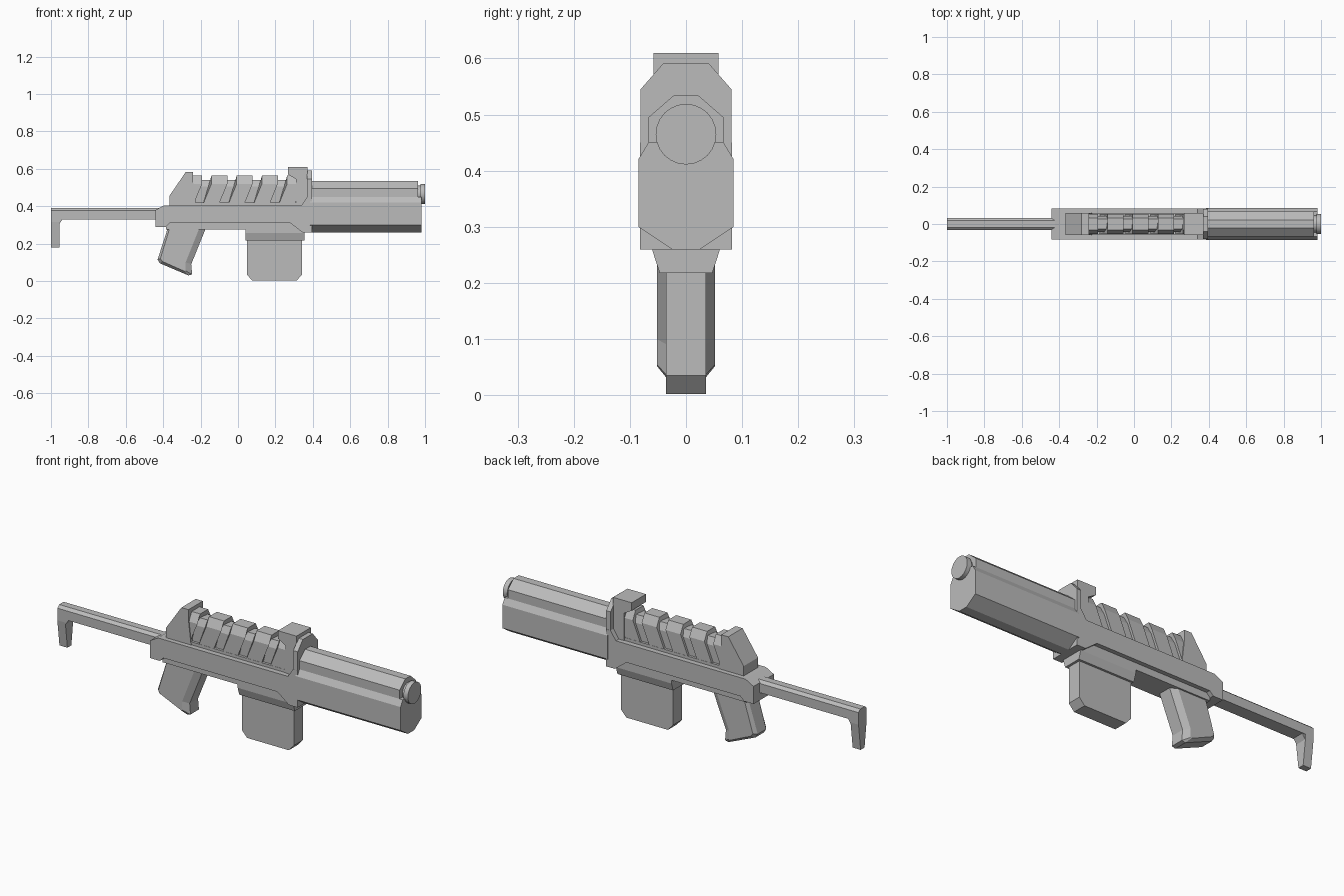
import bpy
import bmesh

cube = bpy.data.objects.get("Cube")
if cube:
    bpy.data.objects.remove(cube, do_unlink=True)

grey = bpy.data.materials.new("plain grey")
grey.use_nodes = True
grey.diffuse_color = (0.5, 0.5, 0.5, 1)
grey.node_tree.nodes["Principled BSDF"].inputs["Base Color"].default_value = (0.5, 0.5, 0.5, 1)


def loft(name, rings):
    """Join matching rings of points and cap both ends."""
    bm = bmesh.new()
    loops = [[bm.verts.new(p) for p in ring] for ring in rings]
    for a, b in zip(loops, loops[1:]):
        for i in range(len(a)):
            j = (i + 1) % len(a)
            bm.faces.new((a[i], a[j], b[j], b[i]))
    bm.faces.new(loops[0])
    bm.faces.new(loops[-1])
    bmesh.ops.recalc_face_normals(bm, faces=bm.faces[:])
    mesh = bpy.data.meshes.new(name)
    bm.to_mesh(mesh)
    bm.free()
    mesh.materials.append(grey)
    obj = bpy.data.objects.new(name, mesh)
    bpy.context.collection.objects.link(obj)
    return obj


def side_part(name, profile, half_width, inset=None, inset_width=0):
    """Side outline (x, z) spread over y, with an optional chamfered flank."""
    layers = [(-half_width, profile), (half_width, profile)]
    if inset:
        layers = [(-inset_width, inset)] + layers + [(inset_width, inset)]
    return loft(name, [[(x, y, z) for x, z in prof] for y, prof in layers])


def long_part(name, x0, x1, half_section):
    """Right half of a cross-section (y, z), mirrored and run along x."""
    section = half_section + [(-y, z) for y, z in reversed(half_section)]
    return loft(name, [[(x, y, z) for y, z in section] for x in (x0, x1)])


def barrel_part(name, x0, x1, radius):
    bpy.ops.mesh.primitive_cylinder_add(
        vertices=24, radius=radius, depth=x1 - x0,
        location=((x0 + x1) / 2, 0, 0.465), rotation=(0, 1.570796, 0))
    obj = bpy.context.object
    obj.name = name
    obj.data.materials.append(grey)
    bpy.ops.object.shade_smooth_by_angle()


# Receiver, its recessed underside and the front collar
side_part("receiver", [
    (-0.44, 0.29), (-0.385, 0.29), (-0.365, 0.31), (0.28, 0.31), (0.345, 0.26),
    (0.395, 0.26), (0.395, 0.45), (0.37, 0.45), (0.34, 0.405), (-0.395, 0.405),
    (-0.44, 0.38)], 0.082)
side_part("receiver_underside", [
    (-0.385, 0.32), (-0.385, 0.275), (0.355, 0.275), (0.355, 0.32)], 0.06)
long_part("front_collar", 0.37, 0.395, [(0.081, 0.42), (0.081, 0.545), (0.04, 0.592)])

# Handguard and muzzle
long_part("handguard_lower", 0.385, 0.98,
          [(0.025, 0.26), (0.085, 0.3), (0.085, 0.42), (0.067, 0.45)])
long_part("handguard_upper", 0.385, 0.962, [(0.067, 0.445), (0.067, 0.495), (0.021, 0.535)])
barrel_part("muzzle_neck", 0.93, 0.98, 0.045)
barrel_part("muzzle_disc", 0.975, 1.0, 0.054)

# Sight blocks
side_part("rear_sight", [
    (-0.367, 0.4), (-0.367, 0.455), (-0.28, 0.582), (-0.24, 0.582), (-0.24, 0.53),
    (-0.225, 0.4)], 0.058)
side_part("front_sight", [
    (0.31, 0.4), (0.31, 0.545), (0.267, 0.57), (0.267, 0.61), (0.372, 0.61), (0.372, 0.4)], 0.058)

# Top rail with slanted ribs
long_part("rail_core", -0.25, 0.33, [(0.042, 0.4), (0.042, 0.505), (0.026, 0.54)])
long_part("rail_foot", -0.25, 0.33, [(0.055, 0.4), (0.055, 0.42)])
for i in range(5):
    start = -0.277 + i * 0.135
    rib = long_part(f"rail_rib_{i + 1}", start, start + 0.085,
                    [(0.054, 0.41), (0.054, 0.52), (0.032, 0.563)])
    for v in rib.data.vertices:
        if v.co.z < 0.5:
            v.co.x -= 0.045

# Grip with chamfered flanks
side_part("grip", [
    (-0.37, 0.3), (-0.43, 0.115), (-0.418, 0.095), (-0.265, 0.03), (-0.245, 0.035),
    (-0.25, 0.09), (-0.165, 0.3)], 0.034, [
    (-0.36, 0.3), (-0.415, 0.12), (-0.405, 0.105), (-0.285, 0.052), (-0.28, 0.055),
    (-0.28, 0.1), (-0.2, 0.3)], 0.052)

# Magazine and its flared well
side_part("magazine", [
    (0.047, 0.24), (0.047, 0.035), (0.077, 0.002), (0.313, 0.002), (0.343, 0.035),
    (0.343, 0.24)], 0.036)
long_part("magazine_well", 0.04, 0.355, [(0.047, 0.218), (0.06, 0.258), (0.06, 0.28)])

# Stock bar, tapered butt and the gusset between them
long_part("stock_bar", -1.0, -0.4, [(0.033, 0.33), (0.033, 0.377), (0.018, 0.39)])
long_part("stock_butt", -1.0, -0.955,
          [(0.016, 0.18), (0.033, 0.315), (0.033, 0.377), (0.018, 0.39)])
side_part("stock_gusset", [(-0.96, 0.3), (-0.955, 0.305), (-0.935, 0.335), (-0.96, 0.335)], 0.03)
